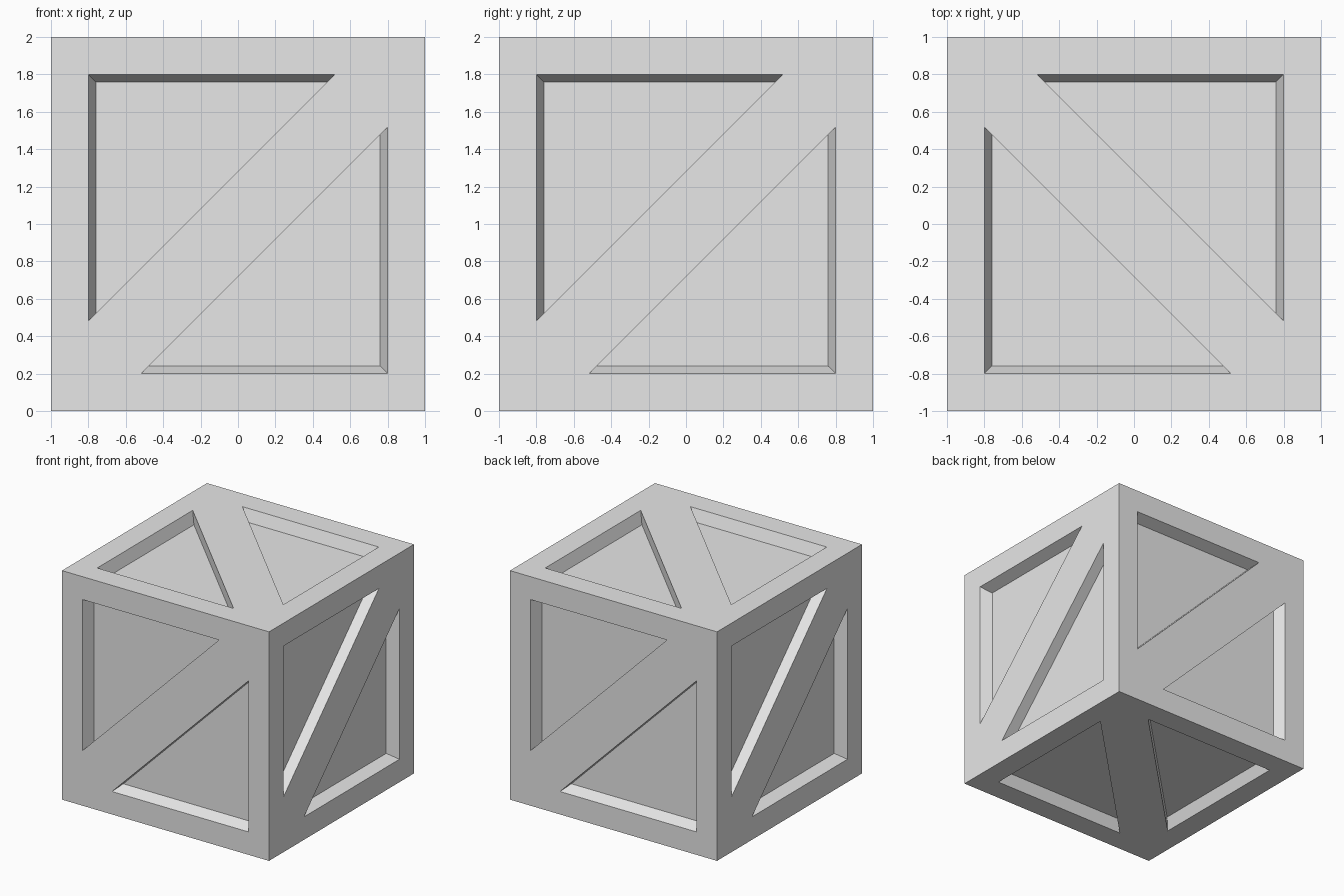
import bpy
import bmesh
from math import pi
from mathutils import Matrix, Vector

cube = bpy.data.objects.get("Cube")
if cube:
    bpy.data.objects.remove(cube, do_unlink=True)

HALF = 1.0                      # half the crate size
RIM = 0.8                       # inner edge of the rim
TIP = RIM - 0.2 * 2 ** 0.5      # where the brace cuts the recess
SLOPE = 0.04                    # inward lean of the rim walls
DEPTH = 0.1                     # recess depth

grey = bpy.data.materials.new("plain grey")
grey.use_nodes = True
grey.diffuse_color = (0.8, 0.8, 0.8, 1)
grey.node_tree.nodes["Principled BSDF"].inputs["Base Color"].default_value = (0.8, 0.8, 0.8, 1)

bm = bmesh.new()


def add_face(points, matrix):
    bm.faces.new([bm.verts.new(matrix @ Vector(p)) for p in points])


def at(x, z, depth=0.0):
    return (x, depth - HALF, z)


def add_half_panel(matrix):
    """Two rim strips and one triangular recess, upper left of the brace."""
    low, high = at(-HALF, -HALF), at(HALF, HALF)
    corner = at(-HALF, HALF)
    rim = [at(-RIM, RIM), at(-RIM, -TIP), at(TIP, RIM)]
    inner = RIM - SLOPE
    floor = [at(-inner, inner, DEPTH),
             at(-inner, SLOPE - TIP, DEPTH),
             at(TIP - SLOPE, inner, DEPTH)]
    add_face([corner, low, rim[1], rim[0]], matrix)
    add_face([corner, rim[0], rim[2], high], matrix)
    for i in range(3):
        j = (i + 1) % 3
        add_face([rim[i], rim[j], floor[j], floor[i]], matrix)
    add_face(floor, matrix)


def add_panel(matrix):
    """One crate side: two mirrored halves with a diagonal brace between."""
    add_half_panel(matrix)
    add_half_panel(matrix @ Matrix.Rotation(pi, 4, 'Y'))
    add_face([at(-HALF, -HALF), at(-TIP, -RIM), at(RIM, TIP),
              at(HALF, HALF), at(TIP, RIM), at(-RIM, -TIP)], matrix)


# Four upright sides
for k in range(4):
    add_panel(Matrix.Rotation(k * pi / 2, 4, 'Z'))
# Top and bottom
for tilt in (-pi / 2, pi / 2):
    add_panel(Matrix.Rotation(pi / 2, 4, 'Z') @ Matrix.Rotation(tilt, 4, 'X'))

bmesh.ops.remove_doubles(bm, verts=bm.verts[:], dist=0.0001)
bmesh.ops.recalc_face_normals(bm, faces=bm.faces[:])
bmesh.ops.translate(bm, verts=bm.verts[:], vec=(0, 0, HALF))

mesh = bpy.data.meshes.new("crate")
bm.to_mesh(mesh)
bm.free()
mesh.materials.append(grey)
bpy.context.collection.objects.link(bpy.data.objects.new("crate", mesh))
